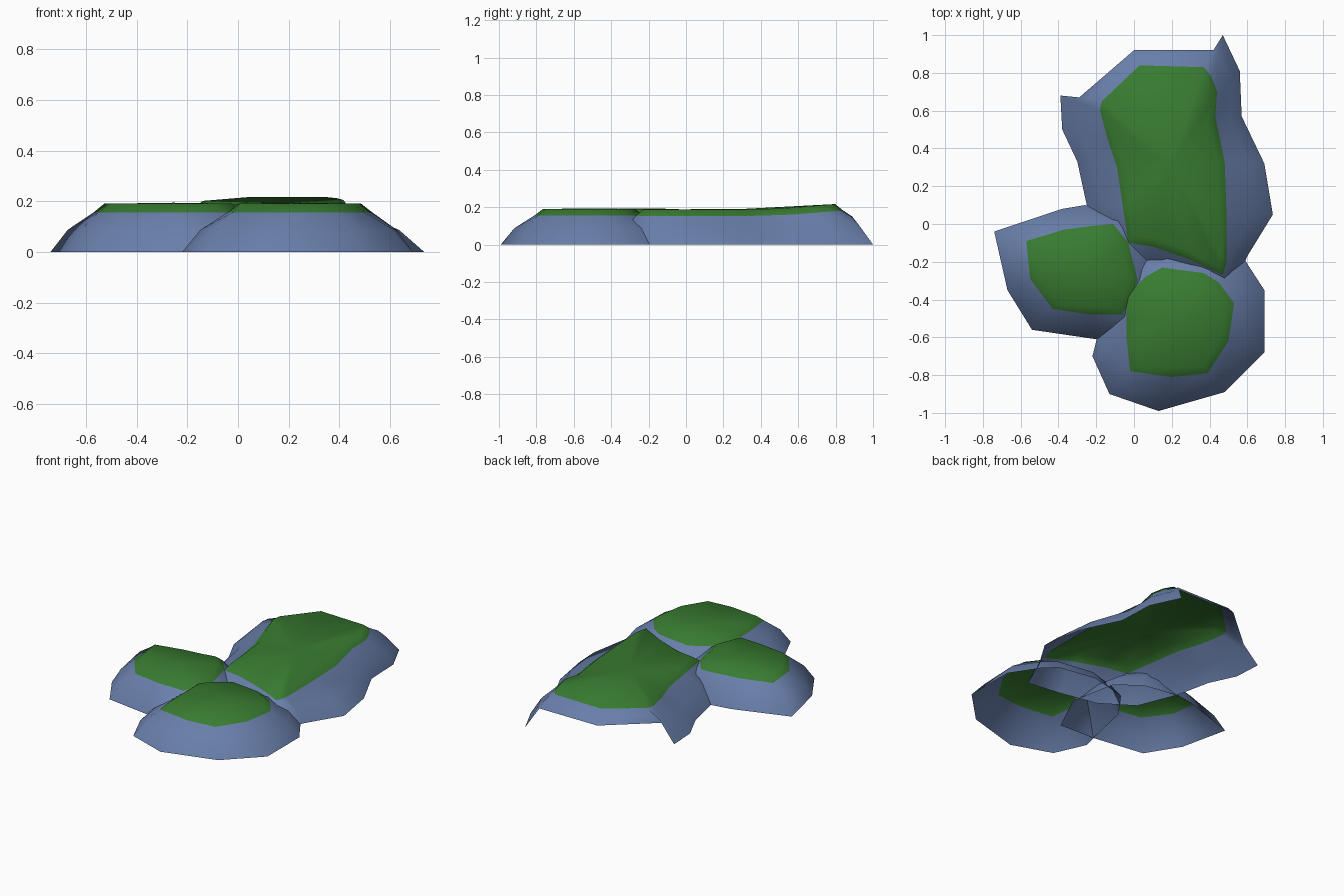
import bpy, bmesh
from mathutils import Vector

if "Cube" in bpy.data.objects:
    bpy.data.objects.remove(bpy.data.objects["Cube"])


def material(name, rgb):
    m = bpy.data.materials.new(name)
    m.diffuse_color = (*rgb, 1)
    m.use_nodes = True
    m.node_tree.nodes["Principled BSDF"].inputs["Base Color"].default_value = m.diffuse_color
    return m


ROCK = material("slate blue rock", (0.14, 0.21, 0.40))
GRASS = material("grass green", (0.04, 0.20, 0.03))


def mound(name, pairs, top):
    """Open shell. pairs: (foot x, foot y, grass edge x, grass edge y, [foot z])."""
    bm = bmesh.new()
    n = len(pairs)
    centre = Vector((sum(p[2] for p in pairs) / n, sum(p[3] for p in pairs) / n))
    rings = [[], [], [], []]
    for p in pairs:
        foot, edge = Vector(p[:2]), Vector(p[2:4])
        z0 = p[4] if len(p) > 4 else 0.0
        rim = edge + (centre - edge).normalized() * 0.045
        z_rim = top(rim.y)
        z_edge = z_rim - 0.034
        mid = foot.lerp(edge, 0.4)
        z_mid = z0 + (z_edge - z0) * 0.56
        for ring, q, z in zip(rings, (foot, mid, edge, rim), (z0, z_mid, z_edge, z_rim)):
            ring.append(bm.verts.new((q.x, q.y, z)))
    hub = bm.verts.new((centre.x, centre.y, top(centre.y) + 0.004))
    for i in range(n):
        j = (i + 1) % n
        for k in range(3):
            f = bm.faces.new((rings[k][i], rings[k][j], rings[k + 1][j], rings[k + 1][i]))
            f.material_index = 1 if k == 2 else 0
        bm.faces.new((rings[3][i], rings[3][j], hub)).material_index = 1
    # face everything outward
    bm.normal_update()
    if sum(f.normal.z * f.calc_area() for f in bm.faces) < 0:
        bmesh.ops.reverse_faces(bm, faces=bm.faces[:])
    for f in bm.faces:
        f.smooth = True
    me = bpy.data.meshes.new(name)
    bm.to_mesh(me)
    bm.free()
    me.materials.append(ROCK)
    me.materials.append(GRASS)
    ob = bpy.data.objects.new(name, me)
    bpy.context.collection.objects.link(ob)
    return ob


# small mound on the left
mound("left_mound", [
    (-.74, -.04, -.57, -.09), (-.67, -.35, -.55, -.29), (-.54, -.56, -.43, -.45),
    (-.20, -.61, -.23, -.48), (.05, -.62, -.06, -.48), (.18, -.35, .02, -.30),
    (.12, -.05, -.03, -.10), (-.03, .06, -.11, .00), (-.26, .10, -.22, -.01),
    (-.38, .08, -.37, -.03)], lambda y: 0.19)

# round mound at the front
mound("front_mound", [
    (-.22, -.70, -.04, -.60), (-.13, -.90, -.02, -.78), (.13, -.99, .20, -.81),
    (.48, -.89, .39, -.79), (.69, -.68, .50, -.62), (.69, -.35, .53, -.42),
    (.58, -.18, .45, -.31), (.50, -.10, .37, -.26), (.25, -.06, .15, -.23),
    (.00, -.12, .06, -.28), (-.13, -.30, -.04, -.38), (-.19, -.58, -.04, -.50)],
    lambda y: 0.19)

# long mound at the back, its far edge lifted between two pointed corners
mound("back_mound", [
    (-.39, .68, -.18, .60), (-.29, .67, -.17, .65, .11), (.00, .92, .03, .84, .11),
    (.42, .92, .37, .83, .11), (.47, 1.0, .41, .78), (.56, .81, .44, .70),
    (.57, .57, .43, .57), (.69, .32, .48, .33), (.735, .05, .49, .05),
    (.60, -.17, .49, -.20), (.52, -.36, .47, -.27), (.30, -.33, .30, -.19),
    (.05, -.28, .10, -.12), (-.15, -.15, -.03, -.10), (-.25, .10, -.06, .10),
    (-.30, .33, -.09, .30), (-.38, .50, -.14, .45)],
    lambda y: 0.187 + max(0, y - 0.45) * 0.085)
